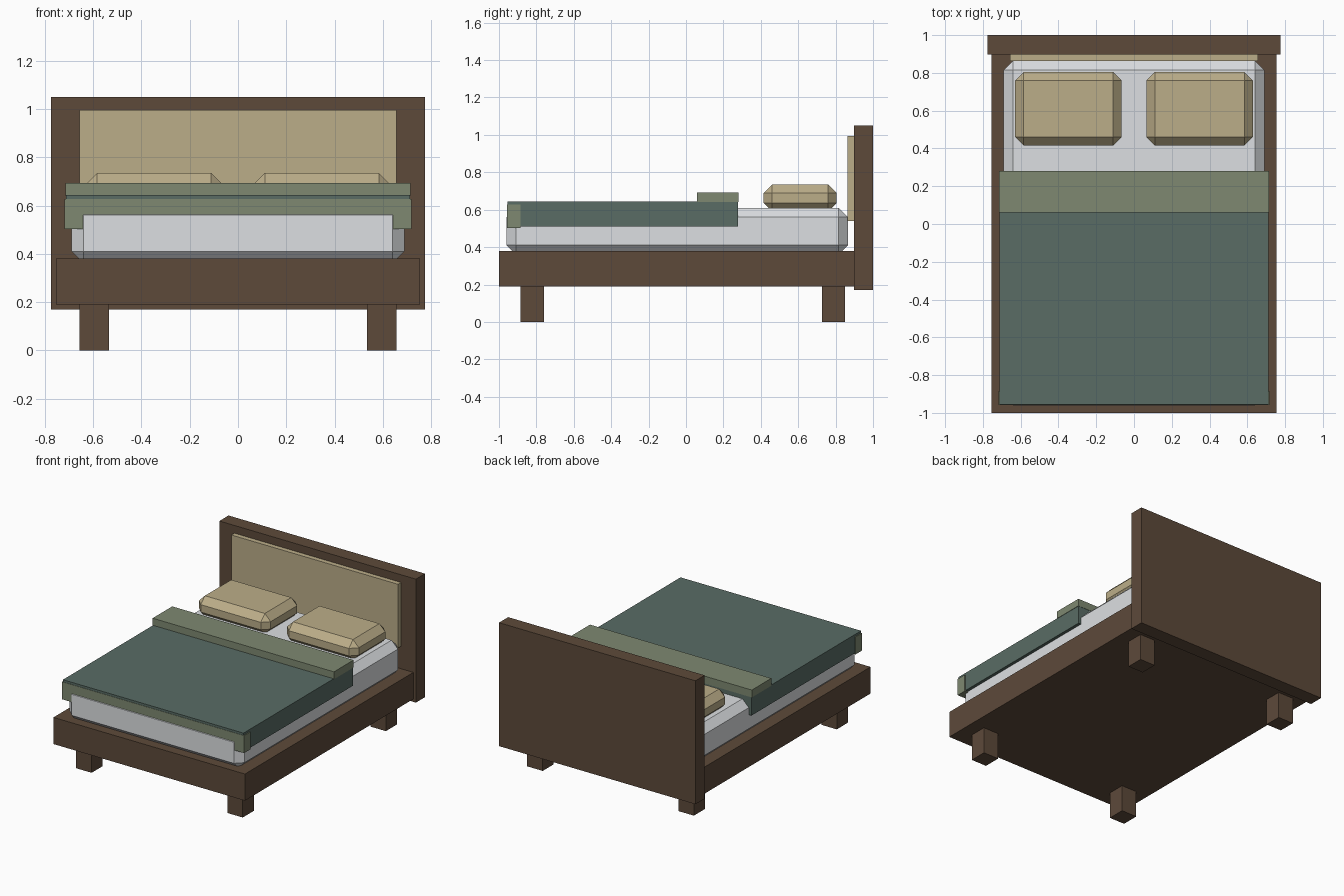
import bpy
import bmesh

if "Cube" in bpy.data.objects:
    bpy.data.objects.remove(bpy.data.objects["Cube"])


def material(name, rgb):
    m = bpy.data.materials.new(name)
    m.diffuse_color = (*rgb, 1)
    m.use_nodes = True
    m.node_tree.nodes["Principled BSDF"].inputs["Base Color"].default_value = m.diffuse_color
    return m


WOOD = material("wood", (0.11, 0.068, 0.042))
LINEN = material("linen", (0.50, 0.42, 0.25))
SHEET = material("sheet", (0.72, 0.74, 0.76))
TEAL = material("teal", (0.10, 0.15, 0.13))
SAGE = material("sage", (0.21, 0.25, 0.165))


def box(name, x, y, z, mat, bevel=0):
    """Box from (min, max) ranges with an optional one-step chamfer."""
    bm = bmesh.new()
    bmesh.ops.create_cube(bm, size=1)
    for v in bm.verts:
        v.co = [r[0] + (c + 0.5) * (r[1] - r[0]) for c, r in zip(v.co, (x, y, z))]
    if bevel:
        bmesh.ops.bevel(bm, geom=bm.edges[:], offset=bevel, segments=1,
                        affect='EDGES', profile=0.5)
    me = bpy.data.meshes.new(name)
    bm.to_mesh(me)
    bm.free()
    me.materials.append(mat)
    ob = bpy.data.objects.new(name, me)
    bpy.context.collection.objects.link(ob)
    return ob


# Wooden frame, headboard and padded panel
box("bed_frame", (-0.755, 0.755), (-1.0, 0.9), (0.19, 0.38), WOOD)
box("headboard", (-0.775, 0.775), (0.897, 1.0), (0.17, 1.05), WOOD)
box("headboard_panel", (-0.657, 0.657), (0.863, 0.9), (0.54, 0.995), LINEN)

# Mattress, sunk slightly into the frame
box("mattress", (-0.69, 0.69), (-0.96, 0.866), (0.36, 0.61), SHEET, 0.05)

# Blanket, folded top band and foot trim
box("blanket", (-0.712, 0.712), (-0.955, 0.278), (0.51, 0.643), TEAL)
box("blanket_fold", (-0.715, 0.715), (0.06, 0.28), (0.64, 0.693), SAGE)
box("blanket_foot_trim", (-0.718, 0.718), (-0.957, -0.885), (0.503, 0.627), SAGE)

# Legs and pillows, left and right
for side, s in (("left", -1), ("right", 1)):
    for end, y in (("front", (-0.885, -0.76)), ("back", (0.727, 0.85))):
        box(f"{end}_{side}_leg", sorted((s * 0.535, s * 0.657)), y, (0, 0.2), WOOD)
    box(f"{side}_pillow", sorted((s * 0.065, s * 0.63)), (0.415, 0.805),
        (0.59, 0.735), LINEN, 0.046)
